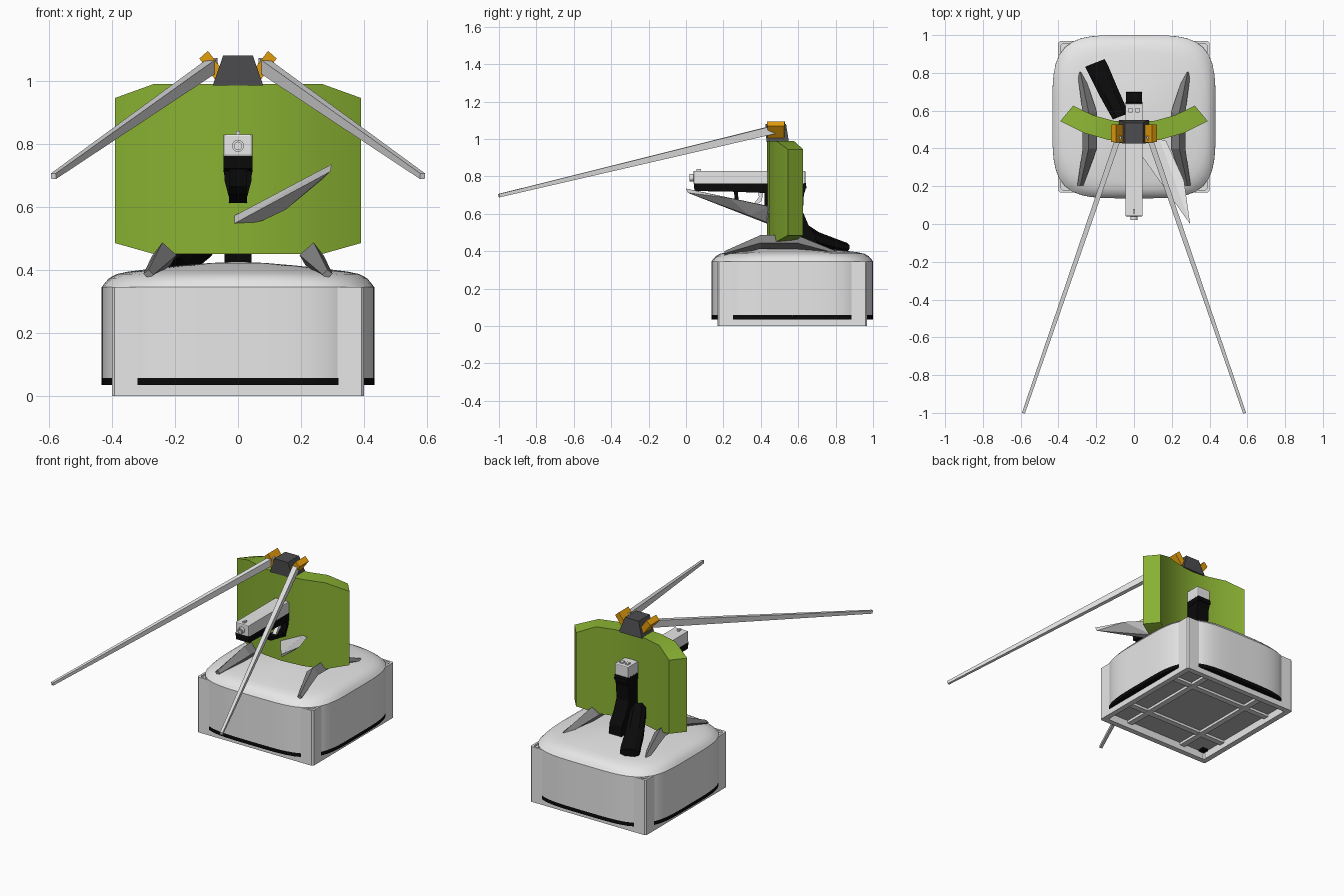
import bpy, bmesh, math
from mathutils import Vector

if "Cube" in bpy.data.objects:
    bpy.data.objects.remove(bpy.data.objects["Cube"])


def mat(name, r, g, b):
    m = bpy.data.materials.new(name)
    m.diffuse_color = (r, g, b, 1)
    m.use_nodes = True
    m.node_tree.nodes["Principled BSDF"].inputs["Base Color"].default_value = m.diffuse_color
    return m


LIGHT = mat("light_grey", .80, .80, .80)
PANEL = mat("panel_grey", .50, .50, .50)
MID = mat("mid_grey", .22, .22, .22)
DARK = mat("dark_grey", .075, .075, .08)
BLACK = mat("black", .003, .003, .003)
GREEN = mat("green", .25, .44, .032)
ORANGE = mat("orange", .80, .35, .004)


def finish(bm, name, mats, smooth=None):
    bmesh.ops.recalc_face_normals(bm, faces=bm.faces[:])
    me = bpy.data.meshes.new(name)
    bm.to_mesh(me)
    bm.free()
    ob = bpy.data.objects.new(name, me)
    bpy.context.collection.objects.link(ob)
    for m in mats if isinstance(mats, (list, tuple)) else [mats]:
        me.materials.append(m)
    if smooth:
        bpy.ops.object.select_all(action='DESELECT')
        ob.select_set(True)
        bpy.context.view_layer.objects.active = ob
        bpy.ops.object.shade_smooth_by_angle(angle=math.radians(smooth))
    return ob


def loft(name, rings, m, smooth=None, caps=(True, True)):
    """Skin closed rings of equal length and cap the ends."""
    bm = bmesh.new()
    vs = [[bm.verts.new(p) for p in r] for r in rings]
    n = len(vs[0])
    for a, b in zip(vs, vs[1:]):
        for i in range(n):
            bm.faces.new((a[i], a[(i + 1) % n], b[(i + 1) % n], b[i]))
    for cap, r in zip(caps, (vs[0], vs[-1])):
        if cap:
            bm.faces.new(r)
    return finish(bm, name, m, smooth)


def hull(name, pts, m):
    bm = bmesh.new()
    for p in pts:
        bm.verts.new(p)
    bmesh.ops.convex_hull(bm, input=bm.verts[:])
    return finish(bm, name, m)


def box(name, x0, x1, y0, y1, z0, z1, m, bevel=0):
    ob = hull(name, [(x, y, z) for x in (x0, x1) for y in (y0, y1) for z in (z0, z1)], m)
    if bevel:
        b = ob.modifiers.new("bevel", 'BEVEL')
        b.width, b.segments = bevel, 2
    return ob


def side_profile(name, pts, hx, m):
    """Outline in (y, z), extruded across x."""
    return loft(name, [[(x, y, z) for y, z in pts] for x in (-hx, hx)], m)


CY = .568  # centre of the base in y


def square(h, z):
    """Square ring around the base centre with slightly cut corners."""
    c = .009
    corners = ((h, -h + c), (h, h - c), (h - c, h), (-h + c, h), (-h, h - c), (-h, -h + c), (-h + c, -h), (h - c, -h))
    return [(x, CY + y, z) for x, y in corners]


# Base housing: hollow underside, walls, rim and the ledge at the top corners
loft("base_tray", [square(.366, .046), square(.366, 0), square(.4, 0), square(.4, .345), square(.387, .345),
                   square(.387, .333), square(.335, .333)], LIGHT, caps=(False, False))
loft("underside_panel", [square(.367, .046), square(.367, .05)], PANEL)

# Underside ribs and a small corner contact
for s in (-1, 1):
    box("rib_along_y", s * .2 - .018, s * .2 + .018, CY - .366, CY + .366, .030, .048, LIGHT)
    box("rib_along_x", -.366, .366, CY + s * .2 - .018, CY + s * .2 + .018, .031, .048, LIGHT)
box("corner_contact", -.36, -.32, CY - .36, CY - .32, .036, .048, BLACK)


# Bulging shell; the dome gets rounder in plan towards its top
def rounded(r, z, p=4.2, n=64):
    out = []
    for i in range(n):
        c, s = math.cos(math.tau * i / n), math.sin(math.tau * i / n)
        k = r / (abs(c) ** p + abs(s) ** p) ** (1 / p)
        out.append((k * c, CY + k * s, z))
    return out


loft("base_shell", [rounded(.432 * k, z, p) for k, z, p in (
    (1, .057, 4.2), (1, .345, 4.2), (.975, .36, 4), (.945, .374, 3.7), (.89, .387, 3.3), (.80, .395, 3),
    (.65, .403, 2.7), (.42, .414, 2.4), (.2, .422, 2), (.05, .425, 2))], LIGHT, 35, caps=(False, True))
loft("base_stripe", [rounded(.386, .035, 14), rounded(.432, .035, 4.25), rounded(.432, .058, 4.25)], BLACK, 35,
     caps=(False, False))

# Curved shield body, its back slightly narrower than its front
rings = []
R, TH, CENTRE = .73, math.asin(.39 / .73), 1.162
for t in (-1, -.66, -.33, 0, .33, .66, 1):
    lo, hi = (.485, .945) if abs(t) == 1 else (.45, .99)
    rings.append([(r * math.sin(t * TH * k), CENTRE - r * math.cos(t * TH * k), z) for r, k, z in (
        (R, 1, lo), (R, 1, hi), (R - .105, .96, hi), (R - .105, .96, lo))])
loft("shield_body", rings, GREEN, 20)

# Top hub
hull("top_hub", [(sx * x, y, z) for sx in (-1, 1) for x, y, z in (
    (.08, .43, .985), (.08, .55, .985), (.047, .425, 1.08), (.047, .535, 1.08))], DARK)

for sx in (-1, 1):
    # Orange sockets, tilted along the rods
    a, p = Vector((.8, 0, -.6)), Vector((.6, 0, .8))
    pts = []
    for k, h in ((-.018, .048), (.018, .045)):
        for i in (-1, 1):
            for j in (-1, 1):
                q = Vector((.081, .48, 1.045)) + a * k + p * h * i + Vector((0, h * j, 0))
                pts.append((sx * q.x, q.y, q.z))
    hull("rod_socket", pts, ORANGE)

    # Long tapered rods: upright blades
    start, end = Vector((.078, .47, 1.05)), Vector((.585, -1.0, .697))
    d = (end - start).normalized()
    w = Vector((-d.y, d.x, 0)).normalized()
    u = d.cross(w).normalized()
    rings = []
    for o, hu, hv in ((start, .022, .015), (end, .009, .008)):
        r = [o + u * hu * i + w * hv * j for i, j in ((-1, -1), (1, -1), (1, 1), (-1, 1))]
        rings.append([(sx * q.x, q.y, q.z) for q in r])
    loft("long_rod", rings, LIGHT)

    # Arched skids between base and shield
    tip = ((.300, .388), (.284, .400), (.268, .385), (.282, .370))
    mid = ((.272, .445), (.24, .487), (.195, .447), (.215, .413))
    loft("side_skid", [[(sx * x, y, z) for x, z in sec] for y, sec in (
        (.205, tip), (.40, mid), (.59, mid), (.805, tip))], MID)

# Leaf-shaped blade under the barrel
hull("side_blade", [(.297, 0, .735), (.293, .01, .712), (-.03, .46, .562), (-.03, .46, .537),
                    (.135, .45, .640), (.075, .43, .555), (.15, .34, .59), (.265, .23, .685),
                    (.17, .44, .640)], LIGHT)

# Pistol: slide, sights and muzzle
box("slide", -.046, .046, .04, .638, .76, .83, LIGHT, .006)
box("front_sight", -.006, .006, .055, .08, .828, .84, LIGHT)
for s in (-1, 1):
    box("rear_sight", s * .018 - .01, s * .018 + .01, .59, .615, .828, .838, LIGHT)


def ring(r, y, z=.793, n=16):
    return [(r * math.cos(math.tau * i / n), y, z + r * math.sin(math.tau * i / n)) for i in range(n)]


loft("muzzle", [ring(.019, .05), ring(.019, .02), ring(.012, .02), ring(.012, .035)], LIGHT, 30)

# Pistol: frame, trigger guard, trigger, grip
side_profile("frame", [(.042, .765), (.045, .722), (.25, .718), (.46, .71), (.645, .735), (.64, .765)], .046, BLACK)
side_profile("trigger_guard", [(.255, .73), (.262, .665), (.285, .64), (.43, .612), (.52, .612), (.52, .64),
                               (.43, .634), (.30, .655), (.28, .675), (.278, .73)], .028, BLACK)
side_profile("trigger", [(.385, .72), (.39, .69), (.355, .645), (.37, .642), (.405, .67), (.415, .72)], .012, LIGHT)
loft("grip_front_strap", [[(x * s, y, z) for s, y in ((-1, .42), (1, .42), (1, .55), (-1, .55))]
                          for x, z in ((.045, .72), (.042, .68), (.024, .612))], BLACK)
side_profile("grip", [(.43, .74), (.645, .75), (.63, .70), (.625, .61), (.655, .54), (.695, .48), (.70, .41),
                      (.56, .41), (.53, .52), (.46, .64)], .043, BLACK)

# Loose magazine lying back and to the left on the dome
side = Vector((.92, .36, 0)).normalized()
loft("magazine", [[Vector(c) + side * w * i + Vector((0, 0, h * j))
                   for i, j in ((-1, -.5), (-.5, -1), (.5, -1), (1, -.5), (1, .5), (.5, 1), (-.5, 1), (-1, .5))]
                  for c, w, h in (((-.07, .57, .54), .045, .05), ((-.135, .70, .462), .052, .04),
                                  ((-.19, .82, .426), .056, .03), ((-.207, .853, .422), .055, .022))], BLACK)
